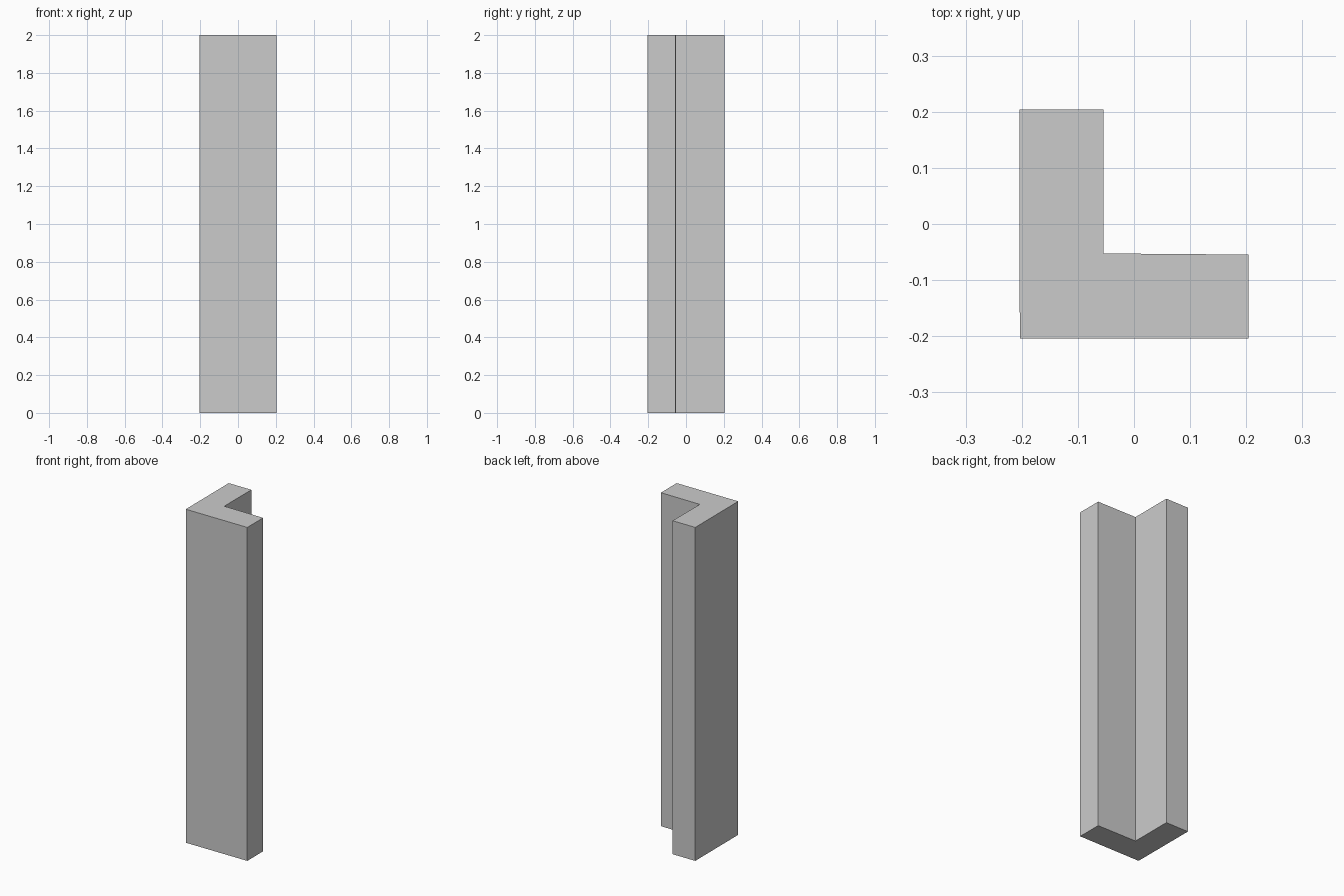
import bpy
import bmesh

if "Cube" in bpy.data.objects:
    bpy.data.objects.remove(bpy.data.objects["Cube"])

HEIGHT = 2.0
# L-shaped cross-section, counter-clockwise seen from above
PROFILE = [(-0.2035, -0.2045), (0.2045, -0.2045), (0.2045, -0.0545),
           (-0.0545, -0.0525), (-0.0545, 0.2045), (-0.2045, 0.2045)]


def extrude_profile(name, points, height):
    bm = bmesh.new()
    base = bm.faces.new([bm.verts.new((x, y, 0)) for x, y in points])
    top = bmesh.ops.extrude_face_region(bm, geom=[base], use_keep_orig=True)
    verts = [g for g in top["geom"] if isinstance(g, bmesh.types.BMVert)]
    bmesh.ops.translate(bm, verts=verts, vec=(0, 0, height))
    bmesh.ops.recalc_face_normals(bm, faces=bm.faces[:])
    mesh = bpy.data.meshes.new(name)
    bm.to_mesh(mesh)
    bm.free()
    obj = bpy.data.objects.new(name, mesh)
    bpy.context.collection.objects.link(obj)
    return obj


# Upright corner post
extrude_profile("corner_post", PROFILE, HEIGHT)
